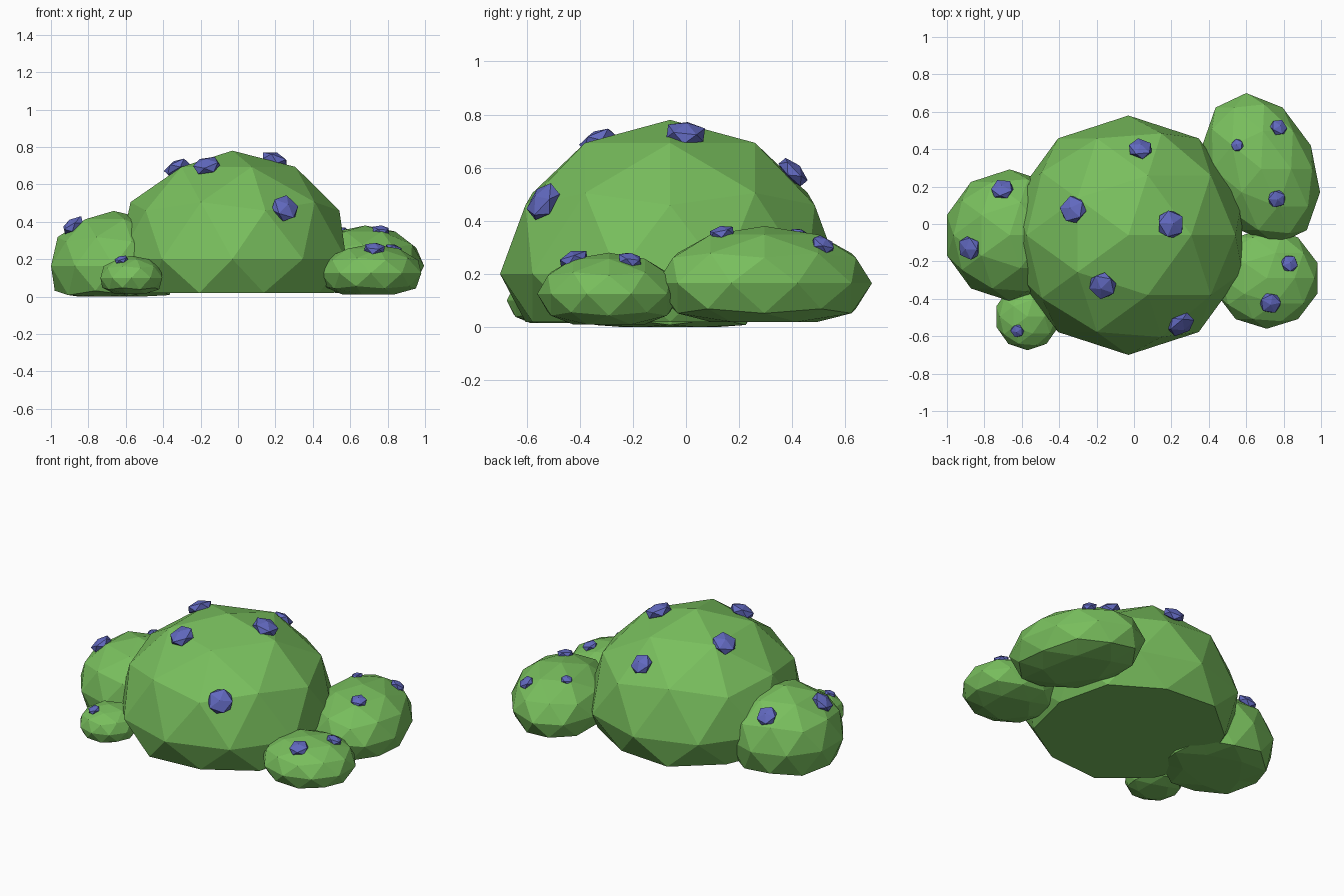
import bpy, bmesh
from math import sqrt
from mathutils import Vector, Matrix

if "Cube" in bpy.data.objects:
    bpy.data.objects.remove(bpy.data.objects["Cube"])


def material(name, rgb):
    m = bpy.data.materials.new(name)
    m.diffuse_color = (*rgb, 1)
    m.use_nodes = True
    m.node_tree.nodes["Principled BSDF"].inputs["Base Color"].default_value = m.diffuse_color
    return m


LEAF = material("leaf_green", (0.19, 0.52, 0.11))
BERRY = material("berry_blue", (0.12, 0.14, 0.52))


def ico(name, subdiv, mat, matrix, floor=None):
    """Flat-shaded icosphere; vertices below the floor are pressed flat."""
    bm = bmesh.new()
    bmesh.ops.create_icosphere(bm, subdivisions=subdiv, radius=1, matrix=matrix)
    if floor is not None:
        for v in bm.verts:
            v.co.z = max(v.co.z, floor)
    me = bpy.data.meshes.new(name)
    bm.to_mesh(me)
    bm.free()
    me.materials.append(mat)
    ob = bpy.data.objects.new(name, me)
    bpy.context.collection.objects.link(ob)


# name, centre, radii, x-shear, floor height, berries (x, y, radius)
clumps = [
    ("main_clump", (-0.03, -0.06, 0.20), (0.64, 0.64, 0.58), 0, 0.02,
     [(0.035, 0.41, 0.07), (-0.33, 0.08, 0.08), (0.20, 0.0, 0.082),
      (-0.17, -0.335, 0.08), (0.255, -0.545, 0.082)]),
    ("left_clump", (-0.665, -0.06, 0.163), (0.352, 0.352, 0.295), 0, 0.0,
     [(-0.705, 0.19, 0.066), (-0.885, -0.13, 0.07)]),
    ("small_clump", (-0.57, -0.495, 0.10), (0.174, 0.18, 0.118), 0, 0.015,
     [(-0.625, -0.573, 0.039)]),
    ("back_right_clump", (0.68, 0.295, 0.165), (0.305, 0.405, 0.215), -0.08, 0.02,
     [(0.775, 0.52, 0.05), (0.55, 0.423, 0.037), (0.765, 0.132, 0.052)]),
    ("front_right_clump", (0.71, -0.29, 0.125), (0.284, 0.27, 0.155), 0, 0.01,
     [(0.833, -0.21, 0.05), (0.73, -0.425, 0.062)]),
]

for name, c, (rx, ry, rz), shear, floor, berries in clumps:
    # Leafy clump
    shape = Matrix(((rx, shear, 0), (0, ry, 0), (0, 0, rz)))
    ico(name, 2, LEAF, Matrix.Translation(c) @ shape.to_4x4(), floor)
    # Flattened berries lying on the clump's surface
    for i, (x, y, r) in enumerate(berries):
        v = (y - c[1]) / ry
        u = (x - c[0] - shear * v) / rx
        n = Vector((u, v, sqrt(max(0, 1 - u * u - v * v))))
        pos = Vector(c) + shape @ (n * 0.985)
        normal = shape.inverted().transposed() @ n
        turn = normal.to_track_quat('Z', 'Y').to_matrix().to_4x4()
        ico(f"{name}_berry_{i + 1}", 1, BERRY,
            Matrix.Translation(pos) @ turn @ Matrix.Diagonal((r, r, r * 0.5, 1)))
